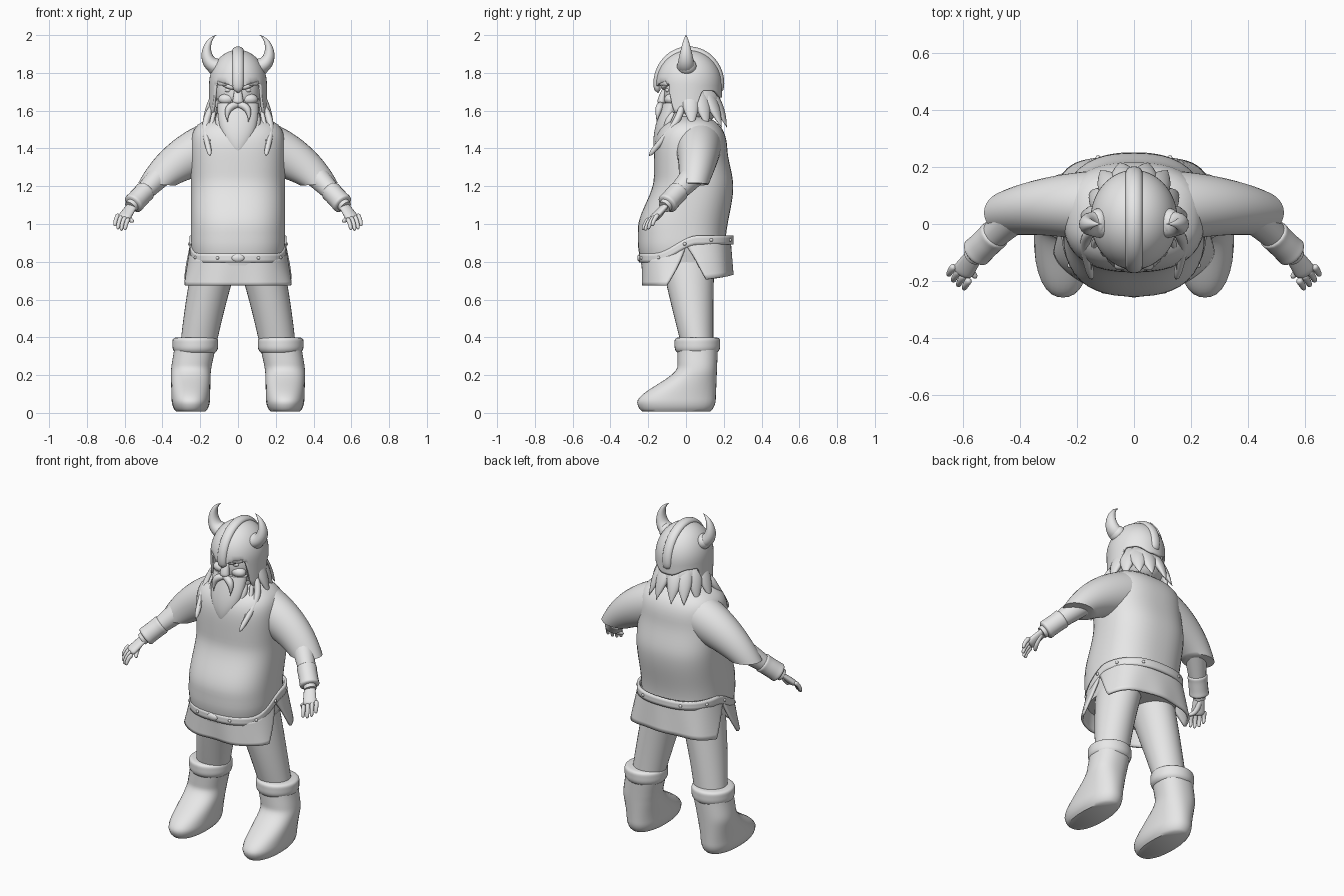
import bpy, bmesh
from math import sin, cos, pi, radians, sqrt
from mathutils import Vector, Matrix

cube = bpy.data.objects.get("Cube")
if cube:
    bpy.data.objects.remove(cube)

grey = bpy.data.materials.new("plain_grey")
grey.use_nodes = True
colour = (.8, .8, .8, 1)
grey.diffuse_color = colour
grey.node_tree.nodes["Principled BSDF"].inputs["Base Color"].default_value = colour
X, Y, Z = Vector((1, 0, 0)), Vector((0, 1, 0)), Vector((0, 0, 1))


def finish(name, bm, mirror=False, thickness=0):
    bmesh.ops.recalc_face_normals(bm, faces=bm.faces)
    mesh = bpy.data.meshes.new(name)
    bm.to_mesh(mesh)
    bm.free()
    mesh.materials.append(grey)
    mesh.shade_smooth()
    mesh.set_sharp_from_angle(angle=radians(50))
    part = bpy.data.objects.new(name, mesh)
    bpy.context.collection.objects.link(part)
    if thickness:
        modifier = part.modifiers.new("thickness", 'SOLIDIFY')
        modifier.thickness, modifier.offset = thickness, 0
    if mirror:
        part.modifiers.new("mirror", 'MIRROR')


def oval(angle, width, depth, power=2):
    """Point on a rounded box outline; angle 0 faces the front."""
    s, c = sin(angle), -cos(angle)
    k = (abs(s) ** power + abs(c) ** power) ** (-1 / power)
    return width * s * k, depth * c * k


def mix(a, b, t):
    return a + (b - a) * t


def smooth(low, high, value):
    t = max(0, min(1, (value - low) / (high - low)))
    return t * t * (3 - 2 * t)


def bend(points, t):
    """Point on the smooth curve steered by a few points."""
    points = [Vector(p) for p in points]
    while len(points) > 1:
        points = [a.lerp(b, t) for a, b in zip(points, points[1:])]
    return points[0]


def capped(t, power=8):
    return sqrt(1 - abs(2 * t - 1) ** power)


def spindle(t):
    return sin(pi * mix(.25, 1, t))


def level(t):
    return Z


def loft(name, ring, ref=X, normal=None, power=2, mirror=False, steps=24, sides=32):
    """Skin through ring(t) = centre, radius along ref, other radius."""
    bm, loops = bmesh.new(), []
    for i in range(steps + 1):
        t = i / steps
        centre, wide, deep = ring(t)
        if normal:
            n = normal(t)
        else:
            n = (ring(min(t + .01, 1))[0] - ring(max(t - .01, 0))[0]).normalized()
        u = (ref - n * ref.dot(n)).normalized()
        v = n.cross(u)
        loop = []
        for k in range(sides):
            a, b = oval(2 * pi * k / sides, max(wide, .001), max(deep, .001), power)
            loop.append(bm.verts.new(centre + u * a + v * b))
        loops.append(loop)
    for low, high in zip(loops, loops[1:]):
        for k in range(sides):
            bm.faces.new((low[k - 1], low[k], high[k], high[k - 1]))
    bm.faces.new(loops[0])
    bm.faces.new(loops[-1])
    finish(name, bm, mirror)


def tube(name, points, radius, flat=1, ref=X, mirror=True):
    """Bent tube; radius is a rule along its length."""
    loft(name, lambda t: (bend(points, t), radius(t), radius(t) * flat), ref, mirror=mirror, sides=16)


def sheet(name, point, columns, rows, thickness, closed=False):
    """Thick sheet from point(u, v), both running 0 to 1."""
    bm = bmesh.new()
    grid = [[bm.verts.new(point(i / columns, j / rows)) for j in range(rows + 1)]
            for i in range(columns if closed else columns + 1)]
    for i in range(columns):
        a, b = grid[i], grid[(i + 1) % len(grid)]
        for j in range(rows):
            bm.faces.new((a[j], b[j], b[j + 1], a[j + 1]))
    bmesh.ops.remove_doubles(bm, verts=bm.verts, dist=.00001)
    finish(name, bm, thickness=thickness)


def ball(name, centre, size, mirror=False):
    bm = bmesh.new()
    place = Matrix.Translation(centre) @ Matrix.Diagonal((*size, 1))
    bmesh.ops.create_uvsphere(bm, u_segments=24, v_segments=14, radius=1, matrix=place)
    finish(name, bm, mirror)


# Tunic body with round belly, and sleeves
def body_ring(t):
    z = mix(.78, 1.575, t)
    rise = max(0, (z - 1.3) / .28)
    tuck = mix(.93, 1, smooth(.76, .9, z))
    front = -.17 - .085 * smooth(1.25, .97, z)
    back = mix(.21, .25, smooth(.9, 1.2, z)) - .03 * smooth(1.2, 1.4, z)
    depth = sqrt(1 - rise ** 4) * tuck
    middle = mix(.03, (front + back) / 2, depth)
    return Vector((0, middle, z)), .25 * sqrt(1 - rise ** 6) * tuck, (back - front) / 2 * depth


def sleeve_ring(t):
    centre = bend([(.1, .06, 1.43), (.3, .075, 1.36), (.43, .04, 1.21)], t)
    return centre, mix(.13, .08, t), mix(.135, .098, t)


def sleeve_tilt(t):
    return Vector((cos(1.5 * t), 0, -sin(1.5 * t)))


loft("tunic_body", body_ring, normal=level, power=2.5, steps=32, sides=48)
loft("sleeves", sleeve_ring, ref=Y, normal=sleeve_tilt, mirror=True)


# Belt rising towards the back, with buckle and studs
def belt_point(angle, out=0, lift=0):
    x, y = oval(angle, .245 + out, .238 + out, 2.5)
    return Vector((x, y + .002, mix(.82, .915, smooth(-.17, .06, y)) + lift))


def belt_band(u, v):
    return belt_point(2 * pi * u, .004, .048 * (v - .5))


sheet("belt", belt_band, 72, 3, .016, closed=True)
ball("belt_buckle", belt_point(0, .01), (.034, .012, .02))
for i in range(5):
    ball(f"belt_studs_{i + 1}", belt_point(radians(24 + 32 * i), .011), [.009] * 3, mirror=True)


# Skirt flaps, split at the hips
def skirt_point(facing, hem, u, v):
    swing = (2 * u - 1) * radians(mix(92, 66, v))
    x, y = oval(facing + swing, mix(.243, .288, v), mix(.23, .225, v), 2.8)
    fold = .005 * v * cos(8 * swing)
    return Vector((x, y + fold, mix(belt_point(facing + swing).z, hem(swing), v)))


def front_flap(u, v):
    return skirt_point(0, lambda swing: .675, u, v)


def back_flap(u, v):
    return skirt_point(pi, lambda swing: mix(.69, .73, cos(swing)), u, v) + Y * .015 * v


sheet("skirt_front", front_flap, 40, 8, .014)
sheet("skirt_back", back_flap, 40, 8, .014)


# Legs and boots with rolled cuffs
def leg_ring(t):
    centre = bend([(.12, .01, .8), (.175, .03, .58), (.21, .06, .36)], t)
    return centre, mix(.12, .095, t), mix(.14, .085, t)


def boot_ring(t):
    z = mix(.008, .38, t)
    sole = mix(.6, 1, sqrt(1 - (1 - min(z / .07, 1)) ** 2))
    front = -.045 - .215 * smooth(.25, .05, z)
    back = mix(.155, .17, t)
    centre = Vector((mix(.25, .226, smooth(.2, .38, z)), (front + back) / 2, z))
    return centre, mix(.1, .11, t) * sole, (back - front) / 2 * mix(sole, 1, .4)


def cuff_ring(t):
    radius = .098 + .023 * capped(t ** 1.4, 4)
    return Vector((.226, .06, mix(.315, .4, t))), radius, radius


loft("legs", leg_ring, normal=level, mirror=True)
loft("boots", boot_ring, normal=level, power=2.3, mirror=True, steps=32)
loft("boot_cuffs", cuff_ring, normal=level, mirror=True)

# Forearms, bracers and hands
elbow, wrist, knuckles = Vector((.41, .04, 1.26)), Vector((.57, -.115, 1.09)), Vector((.605, -.17, 1.04))
across, reach = Vector((.045, .04, .018)), Vector((.022, -.038, -.072))
tube("forearms", [elbow, wrist], lambda t: mix(.065, .034, t))
tube("bracers", [elbow.lerp(wrist, .46), elbow.lerp(wrist, .94)],
     lambda t: (.054 + .008 * (2 * t - 1) ** 4) * capped(t, 12))
tube("palms", [elbow.lerp(wrist, .9), knuckles + reach * .2],
     lambda t: mix(.03, .04, t) * capped(t), flat=.5, ref=across)
for i in range(4):
    base = knuckles + across * (.6 - .4 * i)
    length = 1 if i in (1, 2) else .85
    bulge = base + reach * .5 + Vector((.009, -.009, .007))
    tube(f"fingers_{i + 1}", [base, bulge, base + reach * length],
         lambda t: mix(.013, .009, t) * capped(t), ref=across)
tube("thumbs", [wrist, wrist + reach, (.553, -.19, 1.015)], lambda t: mix(.018, .01, t) * capped(t))

# Head and face
ball("neck", (0, .02, 1.58), (.1, .1, .1))
ball("head", (0, 0, 1.69), (.117, .118, .15))
tube("nose", [(0, -.1, 1.73), (0, -.13, 1.68), (0, -.13, 1.635)],
     lambda t: mix(.016, .032, t) * capped(t), flat=.75, mirror=False)
ball("cheeks", (.06, -.08, 1.66), (.045, .035, .03), mirror=True)
ball("eyes", (.05, -.095, 1.708), (.02, .014, .012), mirror=True)
tube("brows", [(.015, -.115, 1.72), (.055, -.13, 1.73), (.1, -.08, 1.745)],
     lambda t: .014 * spindle(t), ref=Z)


# Helmet with cheek guards, crest and horns
def helmet_rim(turn):
    z = mix(1.722, 1.757, min(turn / 45, 1))
    z = mix(z, 1.585, smooth(46, 66, turn))
    z = mix(z, 1.705, smooth(97, 116, turn))
    return mix(z, 1.67, smooth(135, 170, turn))


def helmet_point(u, v):
    turn, brow = 2 * u - 1, .7
    lift = min(v / brow, 1) * pi / 2
    x, y = oval(turn * pi, .146 * sin(lift), .168 * sin(lift))
    z = 1.74 + .175 * cos(lift)
    if v > brow:
        z = mix(z, helmet_rim(abs(turn) * 180), (v - brow) / (1 - brow))
    return Vector((x, y + .015, z))


def crest_ring(t):
    angle = radians(mix(-105, 105, t))
    centre = Vector((0, .015 + .168 * sin(angle), 1.74 + .18 * cos(angle)))
    return centre, .03 * capped(t, 20), .02 * capped(t, 20)


sheet("helmet", helmet_point, 96, 20, .014, closed=True)
loft("helmet_crest", crest_ring, steps=40, sides=20)
ball("horn_sockets", (.125, .005, 1.835), (.04, .05, .045), mirror=True)
tube("horns", [(.1, 0, 1.83), (.19, 0, 1.84), (.18, 0, 1.97), (.115, 0, 2)],
     lambda t: .05 * (1 - t ** 1.4), flat=.85, ref=Y)


# Beard with pointed locks, moustache and braids
def beard_ring(t):
    width = .108 * (1 - t ** 3)
    return Vector((0, mix(-.07, -.165, t), mix(1.64, 1.37, t))), width, width * .5


loft("beard", beard_ring, normal=level)
for i in range(3):
    x, y = mix(.035, .09, i / 2), mix(-.13, -.085, i / 2)
    top, tip = 1.53 + .03 * i, 1.39 + .045 * i
    tube(f"beard_locks_{i + 1}", [(x, y + .02, top), (x, y - .01, mix(top, tip, .5)), (x * 1.15, y - .035, tip)],
         lambda t: .028 * spindle(t), flat=.8)
tube("moustache", [(0, -.13, 1.63), (.07, -.145, 1.63), (.055, -.155, 1.54)], lambda t: .02 * spindle(t), ref=Y)
tube("braids", [(.13, -.02, 1.63), (.2, -.04, 1.52), (.165, -.12, 1.46), (.148, -.195, 1.36)],
     lambda t: mix(.02, .014, t) * capped(t))
tube("thin_braids", [(.12, -.04, 1.62), (.15, -.07, 1.5), (.15, -.16, 1.425)], lambda t: .012 * spindle(t))

# Hair spilling from below the helmet
ball("hair_mass", (0, .055, 1.64), (.135, .13, .11))
for i in range(4):
    angle = radians(98 + 22 * i)
    away, side = Vector((.8 * sin(angle), -cos(angle), 0)), Vector((cos(angle), sin(angle), 0))
    tip = away * (.225 if i % 2 else .24) + Z * 1.51
    tube(f"hair_locks_{i + 1}", [away * .12 + Z * 1.72, away * .19 + Z * 1.62, tip],
         lambda t: .045 * spindle(t), flat=.55, ref=side)
